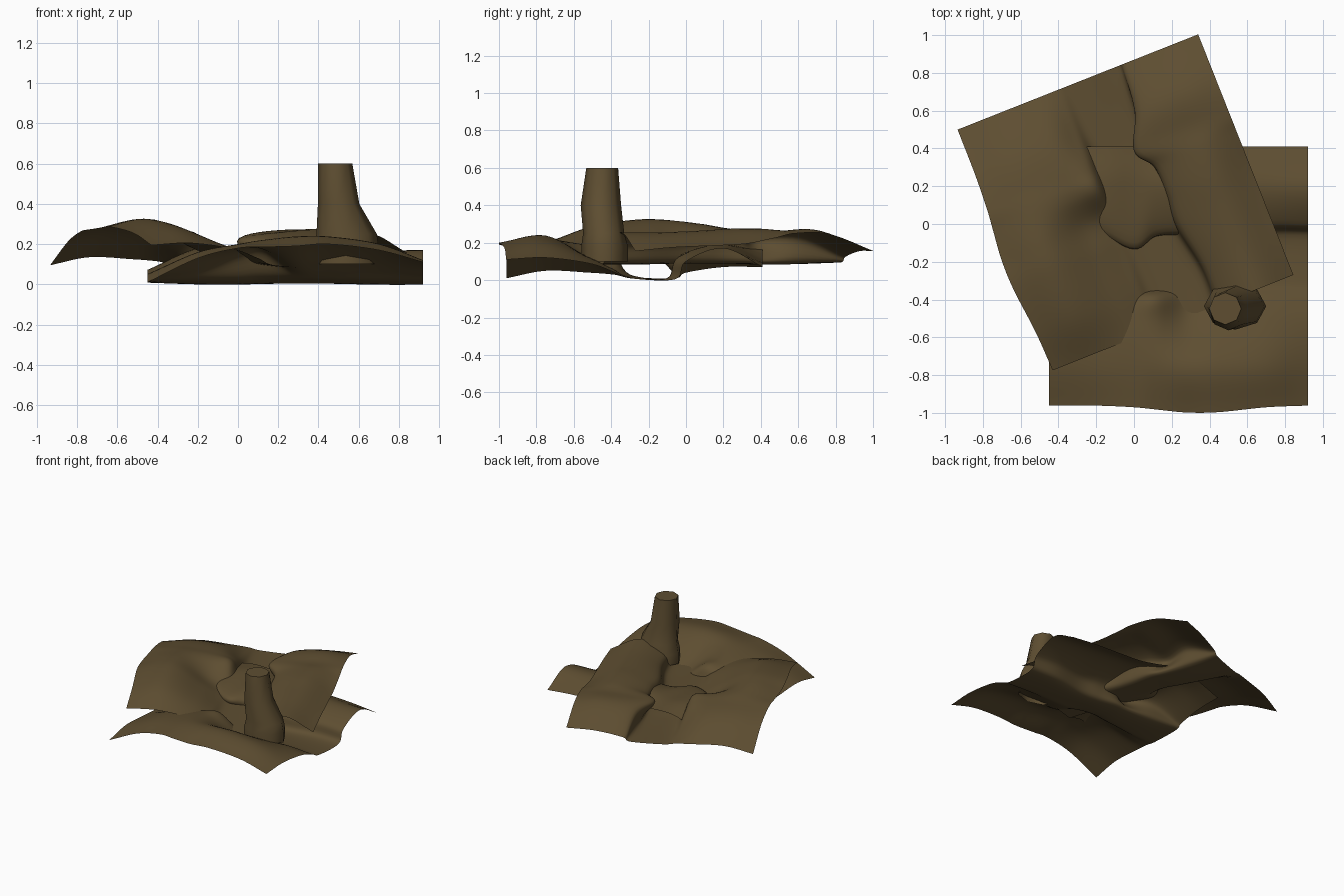
import bpy, bmesh, math
from mathutils import Vector

if "Cube" in bpy.data.objects:
    bpy.data.objects.remove(bpy.data.objects["Cube"])

brown = bpy.data.materials.new("earth brown")
brown.diffuse_color = (0.112, 0.076, 0.031, 1)
brown.use_nodes = True
brown.node_tree.nodes["Principled BSDF"].inputs["Base Color"].default_value = brown.diffuse_color

# control net of the ground sheet: hills on both sides of a sunken river bed
XS = [-0.45, -0.2, 0.0, 0.12, 0.28, 0.45, 0.7, 0.92]
YS = [-0.96, -0.75, -0.52, -0.39, -0.3, -0.06, 0.0, 0.2, 0.41]
ZS = [[.01, .13, .18, .185, .19, .20, .17, .11],
      [.05, .16, .20, .22, .235, .235, .20, .12],
      [.04, .14, .18, .18, .11, .12, .12, .09],
      [.03, .07, .14, .16, .06, .05, .06, .045],
      [.015, .015, .02, .03, .025, .02, .015, .01],
      [.01, .01, .01, .01, .01, .01, .005, .005],
      [.04, .14, .14, .13, .13, .12, .11, .10],
      [.07, .18, .18, .19, .19, .18, .17, .17],
      [.07, .16, .165, .14, .11, .10, .09, .07]]
CENTRE = Vector((0.235, -0.275, 0))


def control(j, i):
    x, y = XS[i], YS[j]
    if j == 0:                                  # bulging front edge
        y -= 0.04 * math.exp(-((x - 0.35) / 0.3) ** 2)
    if j == 6:                                  # overhanging river bank
        y -= 0.13 * math.exp(-((x + 0.03) / 0.15) ** 2)
    if j in (5, 6):                             # second bend of the bank
        y -= 0.05 * math.exp(-((x - 0.38) / 0.15) ** 2)
    return Vector((x, y, ZS[j][i])) - CENTRE


def spline(points, steps):
    """Catmull-Rom curve through the points."""
    p = [2 * points[0] - points[1]] + points + [2 * points[-1] - points[-2]]
    out = []
    for k in range(1, len(p) - 2):
        a, b, c, d = p[k - 1:k + 3]
        for s in range(steps):
            t = s / steps
            out.append(0.5 * (2 * b + (c - a) * t + (2 * a - 5 * b + 4 * c - d) * t * t
                              + (3 * b - a - 3 * c + d) * t ** 3))
    return out + [points[-1]]


def skin(name, rows, closed=False):
    """Smooth surface through rows of points; closed ones get a flat top."""
    bm = bmesh.new()
    grid = [[bm.verts.new(p) for p in row] for row in rows]
    n = len(grid[0])
    for lo, hi in zip(grid, grid[1:]):
        for i in range(n if closed else n - 1):
            k = (i + 1) % n
            bm.faces.new((lo[i], lo[k], hi[k], hi[i])).smooth = True
    if closed:
        bm.faces.new(grid[-1])
    mesh = bpy.data.meshes.new(name)
    bm.to_mesh(mesh)
    bm.free()
    mesh.materials.append(brown)
    ob = bpy.data.objects.new(name, mesh)
    bpy.context.collection.objects.link(ob)
    return ob


# lower ground sheet
across = [spline([control(j, i) for i in range(len(XS))], 7) for j in range(len(YS))]
columns = [spline(list(col), 7) for col in zip(*across)]
lower = skin("lower_ground", list(zip(*columns)))
lower.location = CENTRE

# upper ground sheet: same sheet turned and lifted
upper = bpy.data.objects.new("upper_ground", lower.data)
bpy.context.collection.objects.link(upper)
upper.location = (-0.045, 0.115, 0.085)
upper.rotation_euler.z = math.radians(-68.4)

# leaning stump: z, centre x, centre y, radius x, radius y
RINGS = [(.10, .535, -.435, .165, .125), (.18, .535, -.435, .165, .125),
         (.25, .54, -.44, .15, .11), (.40, .50, -.455, .103, .108),
         (.60, .483, -.448, .085, .085)]
stump_rows = [[Vector((cx + rx * math.cos(a), cy + ry * math.sin(a), z))
               for a in (math.tau * k / 8 for k in range(8))]
              for z, cx, cy, rx, ry in RINGS]
skin("tree_stump", stump_rows, closed=True)
